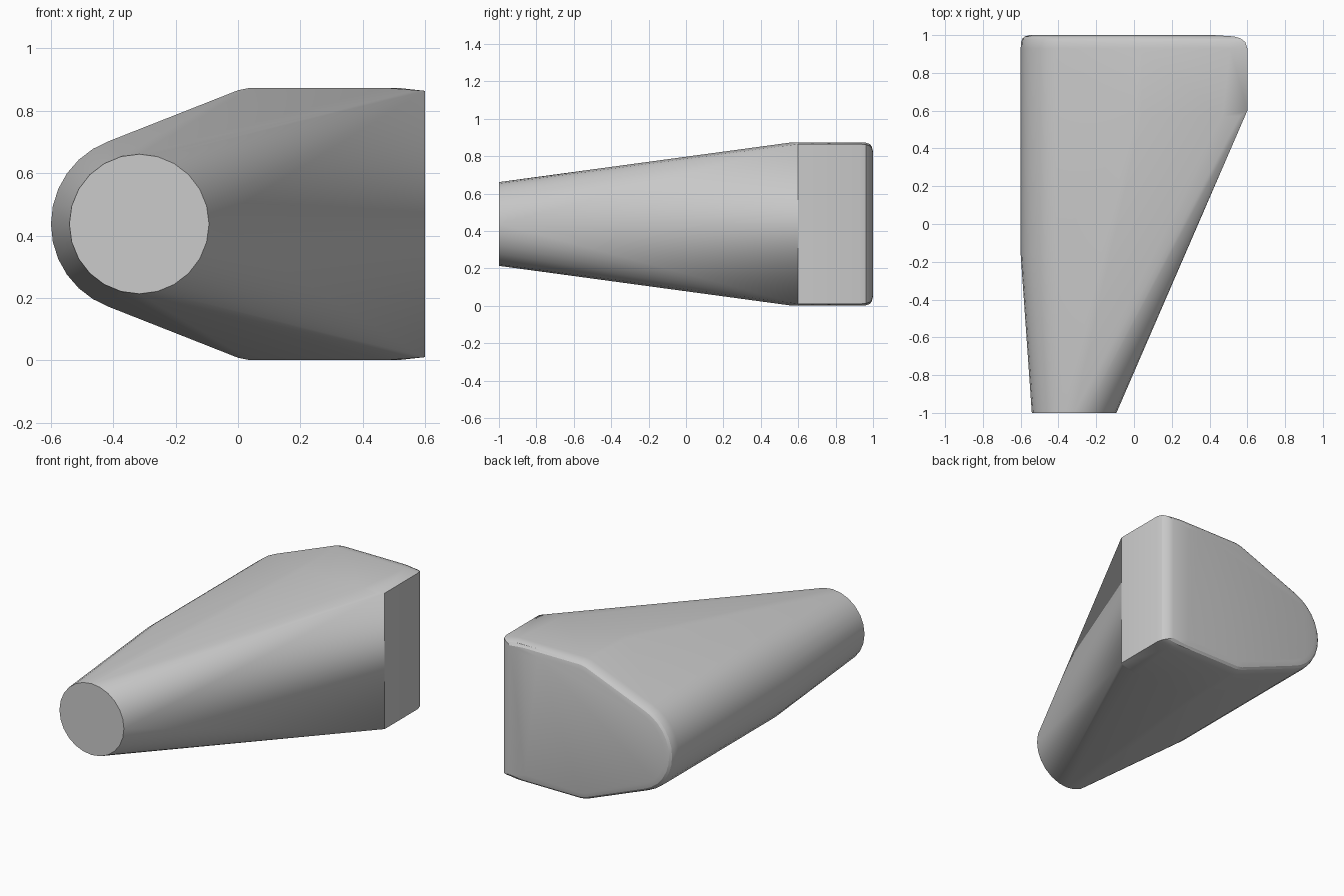
import bpy, bmesh
from math import sin, cos, radians

if "Cube" in bpy.data.objects:
    bpy.data.objects.remove(bpy.data.objects["Cube"])

CX, CZ = -0.317, 0.437      # axis shared by the round nose and the round side
HALF = 0.437                # half height of the block


def arc(y, radius, start, end, steps):
    """Points on a circle around the shared axis, angles in degrees."""
    pts = []
    for i in range(steps + 1):
        a = radians(start + (end - start) * i / steps)
        pts.append((CX + radius * cos(a), y, CZ + radius * sin(a)))
    return pts


def block(y, right, inset):
    """Top and bottom outline points of the square side, mirrored about the axis."""
    outline = [(0.0, HALF - 0.008), (0.04, HALF),
               (right - 0.09, HALF), (right, HALF - 0.01)]
    return [(x, y, CZ + s * (h - inset)) for x, h in outline for s in (-1, 1)]


# Flat round nose
points = arc(-1.0, 0.224, 0, 345, 23)

# Tapered body: round left side and square right side
points += arc(-0.16, 0.283, 110, 250, 12)
points += block(0.57, 0.56, 0)
points += [(0.6, 0.6, CZ + s * (HALF - 0.01)) for s in (-1, 1)]

# Back end with softened rim
for y, right, inset in [(0.93, 0.6, 0), (0.962, 0.59, 0.002),
                        (0.982, 0.565, 0.009), (0.993, 0.53, 0.022),
                        (1.0, 0.42, 0.05)]:
    points += block(y, right, inset)
    points += arc(y, 0.283 - inset, 110, 250, 12)

# Wrap the sections in one convex skin
bm = bmesh.new()
for p in points:
    bm.verts.new(p)
bmesh.ops.remove_doubles(bm, verts=bm.verts, dist=0.0005)
hull = bmesh.ops.convex_hull(bm, input=bm.verts)
loose = {v for v in hull["geom_interior"] + hull["geom_unused"]
         if isinstance(v, bmesh.types.BMVert)}
bmesh.ops.delete(bm, geom=list(loose), context='VERTS')
bmesh.ops.dissolve_limit(bm, angle_limit=radians(0.5),
                         verts=bm.verts, edges=bm.edges)
bmesh.ops.recalc_face_normals(bm, faces=bm.faces)
mesh = bpy.data.meshes.new("tapered_body")
bm.to_mesh(mesh)
bm.free()

body = bpy.data.objects.new("tapered_body", mesh)
bpy.context.collection.objects.link(body)

# Plain grey
grey = bpy.data.materials.new("plain_grey")
grey.use_nodes = True
colour = (0.6, 0.6, 0.6, 1)
grey.diffuse_color = colour
grey.node_tree.nodes["Principled BSDF"].inputs["Base Color"].default_value = colour
mesh.materials.append(grey)

bpy.ops.object.select_all(action='DESELECT')
body.select_set(True)
bpy.context.view_layer.objects.active = body
bpy.ops.object.shade_smooth_by_angle(angle=radians(23))
